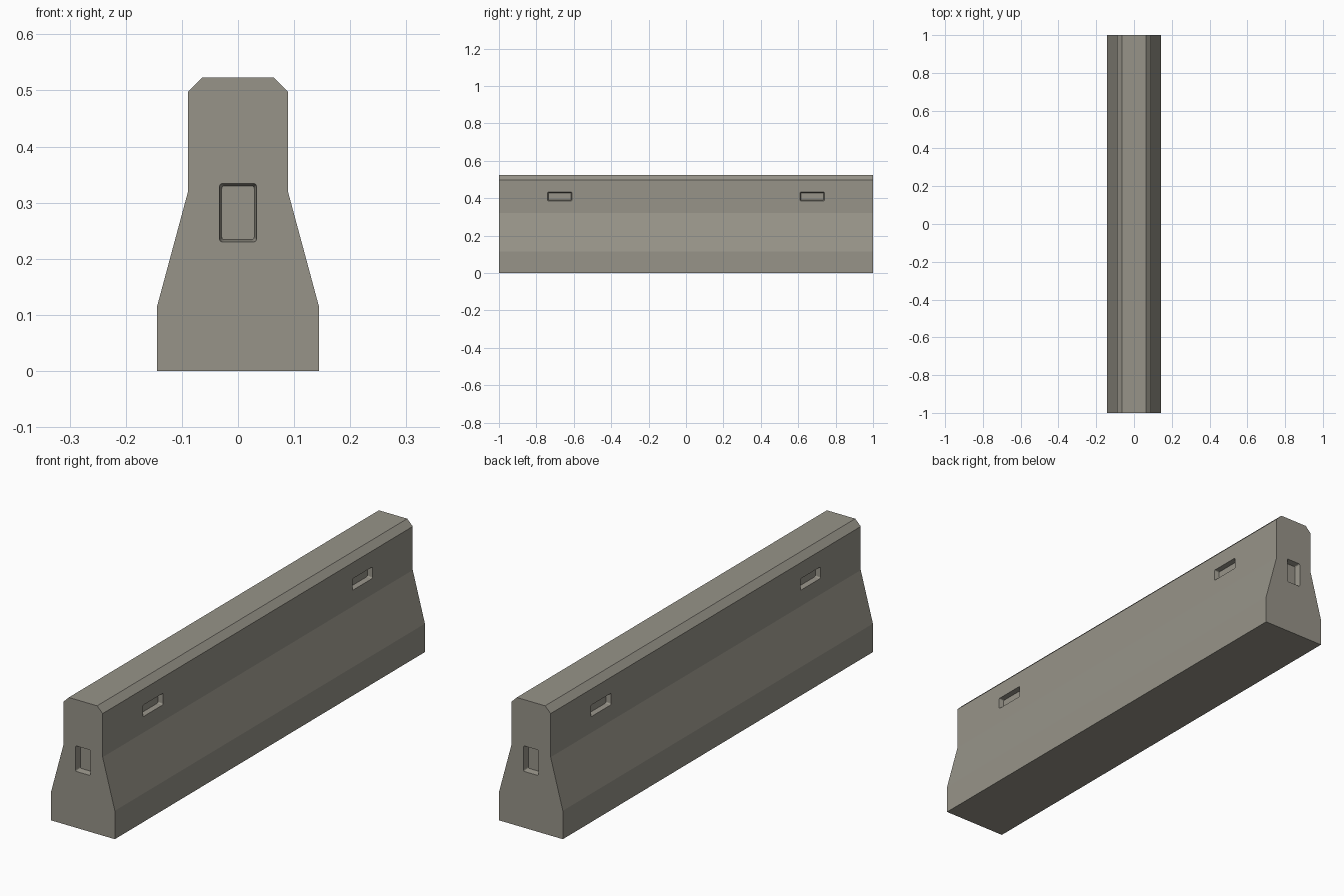
import bpy, bmesh
from math import cos, sin, pi
from mathutils import Vector

if "Cube" in bpy.data.objects:
    bpy.data.objects.remove(bpy.data.objects["Cube"])

concrete = bpy.data.materials.new("concrete grey")
concrete.diffuse_color = (0.31, 0.295, 0.25, 1)
concrete.use_nodes = True
concrete.node_tree.nodes["Principled BSDF"].inputs["Base Color"].default_value = concrete.diffuse_color


def loft(name, loops):
    """Closed solid through a list of matching point loops."""
    bm = bmesh.new()
    rings = [[bm.verts.new(p) for p in loop] for loop in loops]
    bm.faces.new(rings[0])
    bm.faces.new(rings[-1][::-1])
    n = len(rings[0])
    for a, b in zip(rings, rings[1:]):
        for i in range(n):
            j = (i + 1) % n
            bm.faces.new((a[i], a[j], b[j], b[i]))
    bmesh.ops.recalc_face_normals(bm, faces=bm.faces)
    mesh = bpy.data.meshes.new(name)
    bm.to_mesh(mesh)
    bm.free()
    mesh.materials.append(concrete)
    ob = bpy.data.objects.new(name, mesh)
    bpy.context.collection.objects.link(ob)
    return ob


def rounded_rect(w, h, r):
    pts = []
    for k, (sx, sy) in enumerate([(1, 1), (-1, 1), (-1, -1), (1, -1)]):
        for s in range(4):
            a = (k + s / 3) * pi / 2
            pts.append((sx * (w / 2 - r) + r * cos(a), sy * (h / 2 - r) + r * sin(a)))
    return pts


def pocket(name, centre, out, w, h, depth, taper=0.004):
    """Tapered rounded cutter; out is the direction the wall faces."""
    out, up = Vector(out), Vector((0, 0, 1))
    side = up.cross(out)
    loops = []
    for d, t in ((depth, taper), (-depth, -taper)):
        loops.append([Vector(centre) - out * d + side * u + up * v
                      for u, v in rounded_rect(w - 2 * t, h - 2 * t, 0.005)])
    return loft(name, loops)


# Barrier body: mirrored half profile extruded along y
half = [(0.144, 0), (0.144, 0.116), (0.089, 0.32), (0.089, 0.498), (0.064, 0.523)]
profile = half + [(-x, z) for x, z in reversed(half)]
body = loft("barrier_body", [[(x, y, z) for x, z in profile] for y in (-1, 1)])

# Connector pockets in both ends, lifting slots in both sides
cutters = []
for s in (-1, 1):
    cutters.append(pocket("end_pocket_cutter", (0, s, 0.282), (0, s, 0), 0.066, 0.104, 0.025))
    for y in (-0.675, 0.675):
        cutters.append(pocket("side_slot_cutter", (s * 0.089, y, 0.409), (s, 0, 0),
                              0.13, 0.047, 0.02))

bpy.context.view_layer.objects.active = body
for c in cutters:
    m = body.modifiers.new("cut", 'BOOLEAN')
    m.operation, m.solver, m.object = 'DIFFERENCE', 'EXACT', c
    bpy.ops.object.modifier_apply(modifier=m.name)
    bpy.data.objects.remove(c, do_unlink=True)
